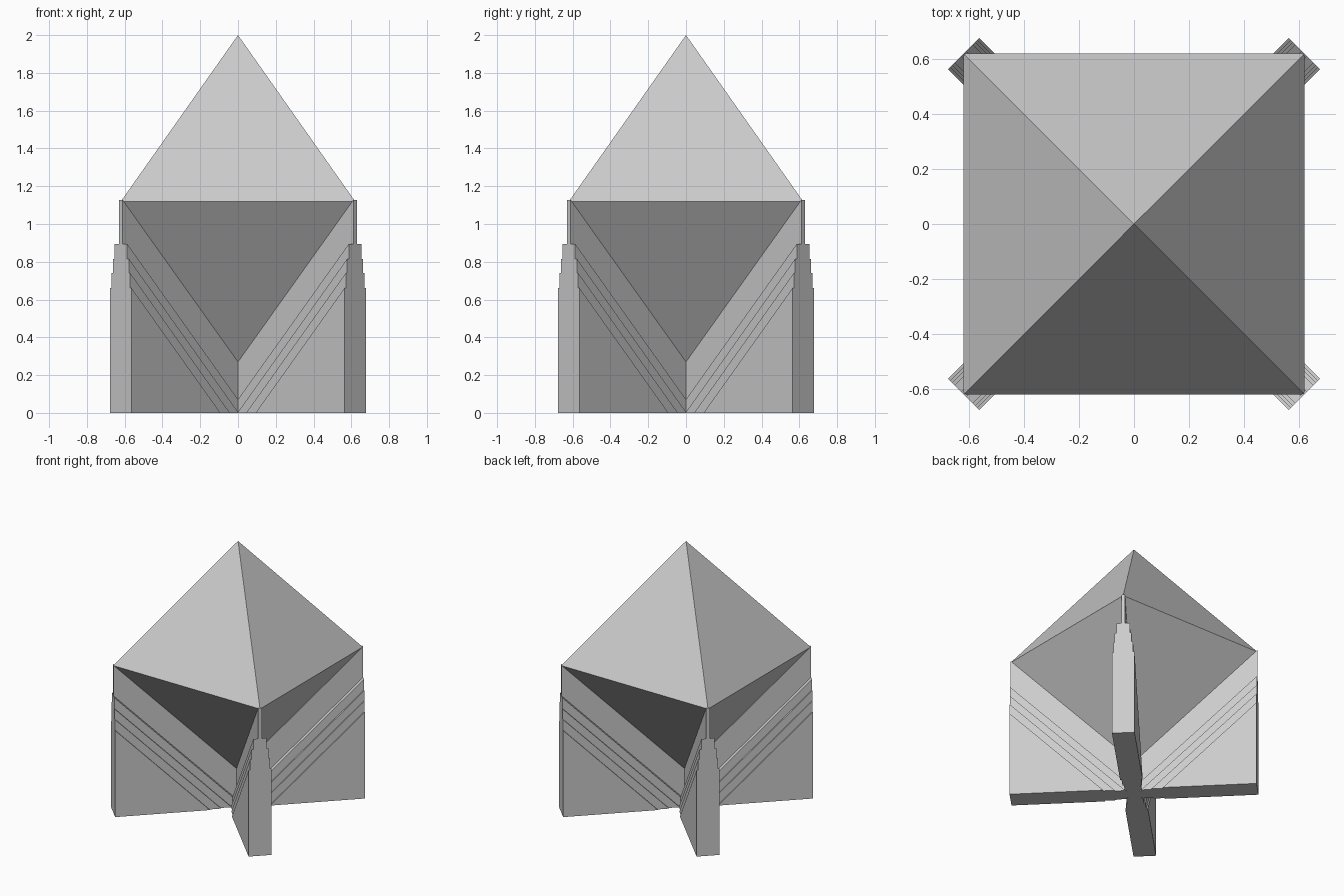
import bpy
import bmesh
import math
from mathutils import Matrix

cube = bpy.data.objects.get("Cube")
if cube:
    bpy.data.objects.remove(cube, do_unlink=True)

GREY = (0.6, 0.6, 0.6, 1)
grey = bpy.data.materials.new("light grey")
grey.diffuse_color = GREY
grey.use_nodes = True
grey.node_tree.nodes["Principled BSDF"].inputs["Base Color"].default_value = GREY

HALF = 0.62                    # half side of the square waist
RADIUS = HALF * math.sqrt(2)   # reach of its corners
WAIST, TIP, BASE = 1.12, 2.0, 0.25
RISE = WAIST - BASE


def add_object(name, bm):
    bmesh.ops.recalc_face_normals(bm, faces=bm.faces)
    mesh = bpy.data.meshes.new(name)
    bm.to_mesh(mesh)
    bm.free()
    mesh.materials.append(grey)
    obj = bpy.data.objects.new(name, mesh)
    bpy.context.collection.objects.link(obj)
    return obj


# Faceted gem: two four-sided pyramids sharing a square waist
bm = bmesh.new()
waist = [bm.verts.new((x * HALF, y * HALF, WAIST))
         for x, y in ((-1, -1), (1, -1), (1, 1), (-1, 1))]
for height in (TIP, BASE):
    point = bm.verts.new((0, 0, height))
    for i in range(4):
        bm.faces.new((waist[i], waist[(i + 1) % 4], point))
add_object("gem", bm)


# Stand layer: an upright fin whose sloping top runs parallel to the gem's edge
def fin_layer(bm, top, half_thickness, angle):
    inner = top - RISE
    outline = [(RADIUS, 0), (RADIUS, top)]
    if inner > 0:
        outline += [(0, inner), (0, 0)]
    else:
        outline.append((-inner * RADIUS / RISE, 0))
    face = bm.faces.new([bm.verts.new((r, -half_thickness, z)) for r, z in outline])
    extruded = bmesh.ops.extrude_face_region(bm, geom=[face], use_keep_orig=True)
    moved = [v for v in extruded["geom"] if isinstance(v, bmesh.types.BMVert)]
    bmesh.ops.translate(bm, verts=moved, vec=(0, 2 * half_thickness, 0))
    bmesh.ops.rotate(bm, verts=list(face.verts) + moved, cent=(0, 0, 0),
                     matrix=Matrix.Rotation(angle, 3, "Z"))


# Four stepped fins, thin at the gem and thicker towards the ground
LAYERS = ((1.127, 0.013), (0.895, 0.047), (0.815, 0.06), (0.74, 0.07), (0.66, 0.08))
CORNERS = ("back_left", "back_right", "front_right", "front_left")
for i, corner in enumerate(CORNERS):
    bm = bmesh.new()
    for top, half_thickness in LAYERS:
        fin_layer(bm, top, half_thickness, math.pi / 4 + i * math.pi / 2)
    add_object(corner + "_stand_fin", bm)
